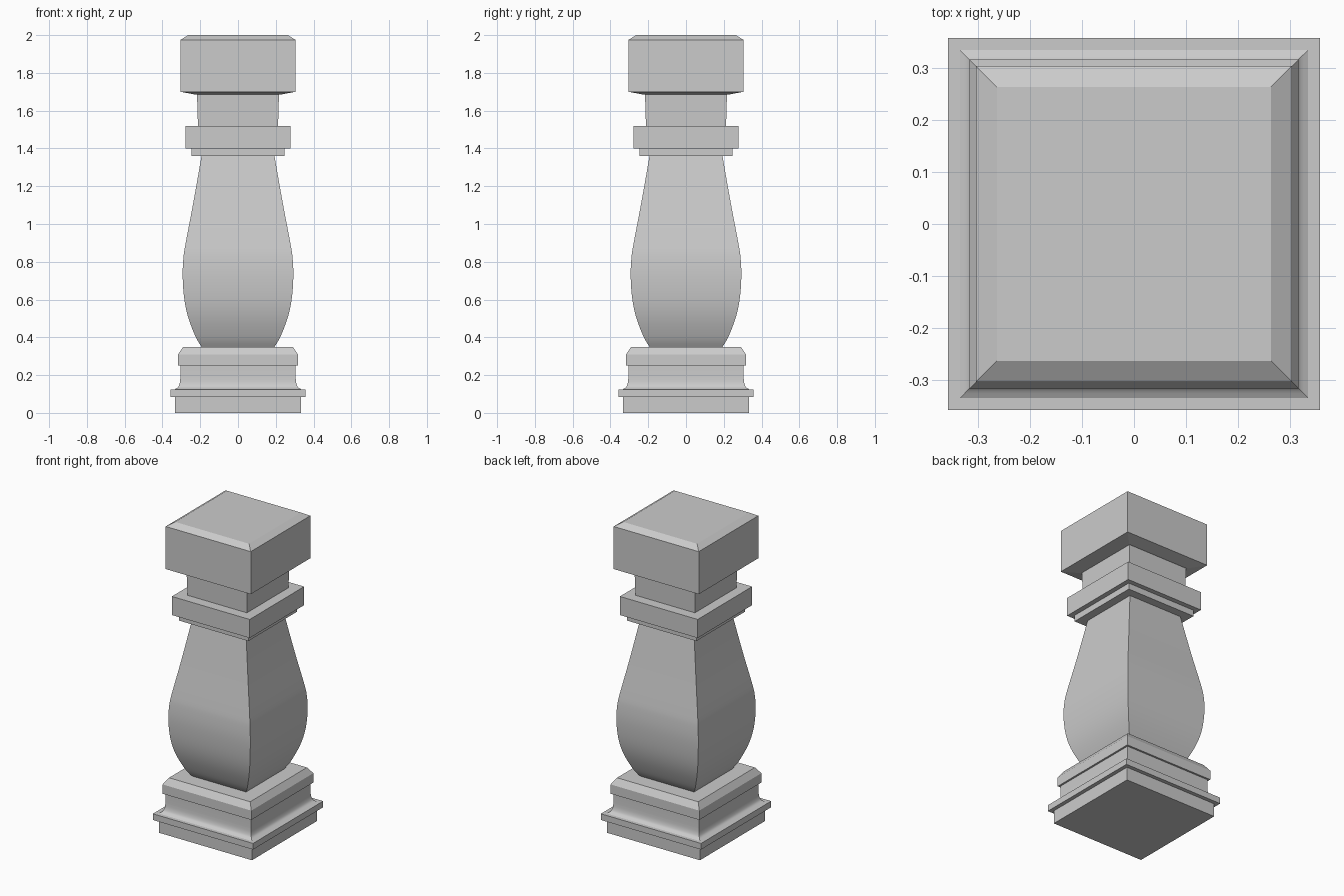
import bpy
import bmesh

if "Cube" in bpy.data.objects:
    bpy.data.objects.remove(bpy.data.objects["Cube"], do_unlink=True)

stone = bpy.data.materials.new("grey stone")
stone.use_nodes = True
colour = (0.6, 0.6, 0.6, 1)
stone.diffuse_color = colour
stone.node_tree.nodes["Principled BSDF"].inputs["Base Color"].default_value = colour


def square_part(name, profile, smooth=False):
    """Stack square rings of (half width, height) and cap both ends."""
    bm = bmesh.new()
    rings = [[bm.verts.new((sx * r, sy * r, z))
              for sx, sy in ((-1, -1), (1, -1), (1, 1), (-1, 1))]
             for r, z in profile]
    for low, high in zip(rings, rings[1:]):
        for i in range(4):
            j = (i + 1) % 4
            bm.faces.new((low[i], low[j], high[j], high[i]))
    bm.faces.new(rings[0][::-1])
    bm.faces.new(rings[-1])
    mesh = bpy.data.meshes.new(name)
    bm.to_mesh(mesh)
    bm.free()
    mesh.materials.append(stone)
    obj = bpy.data.objects.new(name, mesh)
    bpy.context.collection.objects.link(obj)
    if smooth:
        bpy.ops.object.select_all(action='DESELECT')
        obj.select_set(True)
        bpy.context.view_layer.objects.active = obj
        bpy.ops.object.shade_smooth_by_angle(angle=0.6)
    return obj


def curve(points, steps=4):
    """Smooth a profile with a Catmull-Rom curve through its points."""
    ends = [points[0]] + points + [points[-1]]
    out = []
    for a, b, c, d in zip(ends, ends[1:], ends[2:], ends[3:]):
        for s in range(steps):
            t = s / steps
            out.append(tuple(
                q + t / 2 * (r - p + t * (2 * p - 5 * q + 4 * r - u
                                          + t * (3 * (q - r) + u - p)))
                for p, q, r, u in zip(a, b, c, d)))
    return out + [points[-1]]


# Stepped base with a hollow moulding
square_part("plinth", [(0.333, 0), (0.333, 0.085)])
square_part("plinth_ledge", [(0.358, 0.085), (0.358, 0.125)])
square_part("base_hollow",
            curve([(0.335, 0.125), (0.317, 0.137), (0.308, 0.16), (0.305, 0.19)])
            + [(0.305, 0.25)], smooth=True)
square_part("base_cap", [(0.317, 0.25), (0.317, 0.31), (0.29, 0.35)])

# Bulging square shaft
square_part("shaft", curve([(0.193, 0.35), (0.223, 0.4), (0.262, 0.5),
                            (0.284, 0.6), (0.293, 0.72), (0.289, 0.82),
                            (0.277, 0.9), (0.239, 1.1), (0.193, 1.36)]),
            smooth=True)

# Collar, neck and top block
square_part("collar_step", [(0.247, 1.36), (0.247, 1.4)])
square_part("collar", [(0.278, 1.4), (0.278, 1.52)])
square_part("neck", [(0.212, 1.52), (0.217, 1.69)])
square_part("top_block", [(0.225, 1.685), (0.304, 1.7), (0.304, 1.975), (0.264, 2)])
